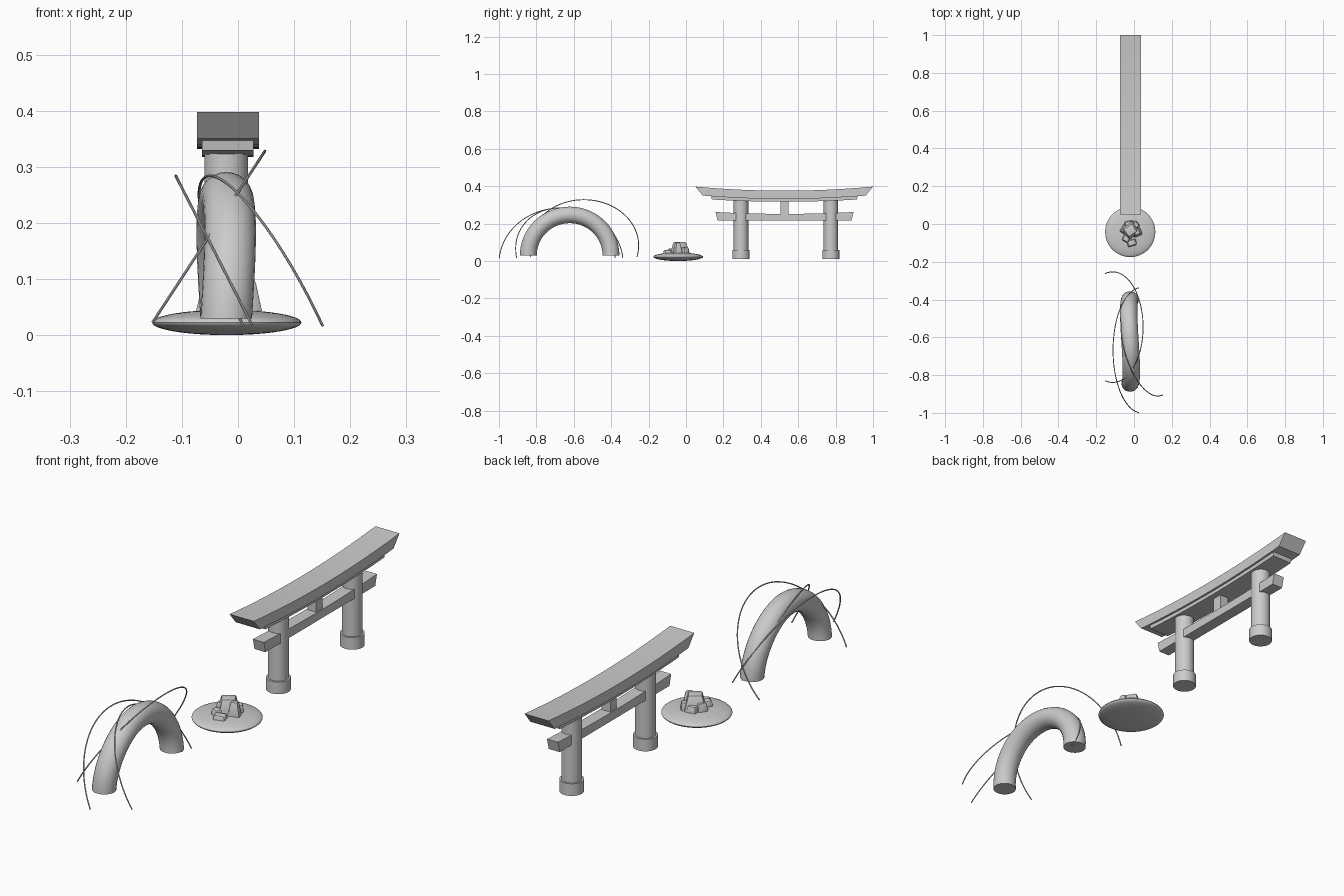
import bpy, bmesh, math, random
from mathutils import Vector, Matrix

if "Cube" in bpy.data.objects:
    bpy.data.objects.remove(bpy.data.objects["Cube"])

CX = -0.018  # shared centre line of the solid parts


def finish(bm, name, smooth=True):
    bmesh.ops.recalc_face_normals(bm, faces=bm.faces)
    me = bpy.data.meshes.new(name)
    bm.to_mesh(me)
    bm.free()
    ob = bpy.data.objects.new(name, me)
    bpy.context.collection.objects.link(ob)
    if smooth:
        bpy.ops.object.select_all(action='DESELECT')
        ob.select_set(True)
        bpy.context.view_layer.objects.active = ob
        bpy.ops.object.shade_smooth_by_angle(angle=math.radians(35))
    return ob


def loft(bm, rings):
    """Skin a list of equal-length closed rings and cap both ends."""
    loops = [[bm.verts.new(p) for p in ring] for ring in rings]
    n = len(loops[0])
    for a, b in zip(loops, loops[1:]):
        for i in range(n):
            j = (i + 1) % n
            bm.faces.new((a[i], a[j], b[j], b[i]))
    bm.faces.new(loops[0])
    bm.faces.new(loops[-1])


def cylinder(name, y, r, z0, z1, sides=32):
    bm = bmesh.new()
    loft(bm, [[(CX - 0.003 + r * math.cos(a), y + r * math.sin(a), z)
               for a in (2 * math.pi * i / sides for i in range(sides))]
              for z in (z0, z1)])
    return finish(bm, name)


def beam(name, hx, y_mid, half_top, half_bot, top, bottom, steps=16):
    """Beam along y; top and bottom are (middle z, end z), ends are slanted."""
    bm = bmesh.new()
    rings = []
    for i in range(steps + 1):
        s = -1 + 2 * i / steps
        zt = top[0] + (top[1] - top[0]) * s * s
        zb = bottom[0] + (bottom[1] - bottom[0]) * s * s
        yt, yb = y_mid + half_top * s, y_mid + half_bot * s
        rings.append([(CX - hx, yb, zb), (CX + hx, yb, zb),
                      (CX + hx, yt, zt), (CX - hx, yt, zt)])
    loft(bm, rings)
    return finish(bm, name)


# Gate: pillars with collars, tie beam, strut, double lintel
for side, y in (("near", 0.294), ("far", 0.775)):
    cylinder("pillar_" + side, y, 0.039, 0.012, 0.328)
    cylinder("pillar_collar_" + side, y, 0.0465, 0.01, 0.06)
beam("tie_beam", 0.025, 0.527, 0.369, 0.358, (0.252, 0.262), (0.217, 0.217))
beam("centre_strut", 0.02, 0.527, 0.021, 0.021, (0.325, 0.325), (0.245, 0.245), 1)
beam("lower_lintel", 0.046, 0.526, 0.392, 0.388, (0.336, 0.35), (0.317, 0.329))
beam("top_lintel", 0.055, 0.525, 0.475, 0.436, (0.376, 0.398), (0.332, 0.35))

# Half-ring arch with a slight sideways sway
bm = bmesh.new()
rings = []
for i in range(33):
    t = math.pi * i / 32
    sway = CX - 0.003 - 0.007 * math.sin(2 * t)
    ring = []
    for k in range(24):
        a = 2 * math.pi * k / 24
        r = 0.221 + 0.045 * math.cos(a)
        ring.append((sway + 0.046 * math.sin(a),
                     -0.622 + r * math.cos(t), 0.03 + 0.98 * r * math.sin(t)))
    rings.append(ring)
loft(bm, rings)
finish(bm, "arch")


# Thin circular wires looping round the arch
def wire(name, start, end, apex, radius=0.0025, steps=48):
    p0, p1, top = Vector(start), Vector(end), Vector(apex)
    mid = (p0 + p1) / 2
    half, h = (p1 - p0).length / 2, (top - mid).length
    R = (half * half + h * h) / (2 * h)
    u, v = (p1 - p0).normalized(), (top - mid).normalized()
    c, n = top - v * R, u.cross(v)
    t0 = math.asin((R - h) / R)
    rings = []
    for i in range(steps + 1):
        t = math.pi - t0 - (math.pi - 2 * t0) * i / steps
        d = u * math.cos(t) + v * math.sin(t)
        rings.append([c + d * (R + radius * math.cos(a)) + n * radius * math.sin(a)
                      for a in (2 * math.pi * k / 8 for k in range(8))])
    bm = bmesh.new()
    loft(bm, rings)
    return finish(bm, name, True)


wire("wire_high", (-0.152, -0.83, 0.023), (-0.152, -0.262, 0.023), (0.048, -0.546, 0.328))
wire("wire_long", (0.025, -0.998, 0.018), (0.025, -0.338, 0.018), (-0.111, -0.668, 0.284))
wire("wire_cross", (0.151, -0.905, 0.016), (0.01, -0.38, 0.016), (-0.05, -0.675, 0.284))

# Lens-shaped mound
bm = bmesh.new()
bmesh.ops.create_uvsphere(bm, u_segments=48, v_segments=24, radius=1)
bmesh.ops.transform(bm, verts=bm.verts,
                    matrix=Matrix.Translation((-0.02, -0.042, 0.0225)) @
                    Matrix.Diagonal((0.133, 0.133, 0.0225, 1)))
finish(bm, "mound")

# Rocks: tapered, slightly irregular bevelled blocks
random.seed(4)


def rock(name, x, y, z1, sx, sy, taper, turn):
    bm = bmesh.new()
    bmesh.ops.create_cube(bm, size=1)
    for v in bm.verts:
        k = taper if v.co.z > 0 else 1
        v.co.x *= sx * k * random.uniform(0.93, 1.07)
        v.co.y *= sy * k * random.uniform(0.93, 1.07)
        v.co.z = z1 * random.uniform(0.96, 1.0) if v.co.z > 0 else 0.03
    bmesh.ops.bevel(bm, geom=bm.edges[:], offset=0.006, segments=2,
                    profile=0.5, affect='EDGES')
    bmesh.ops.transform(bm, verts=bm.verts, matrix=Matrix.Translation((x, y, 0)) @
                        Matrix.Rotation(math.radians(turn), 4, 'Z'))
    return finish(bm, name)


for i, spec in enumerate((
        (-0.018, -0.035, 0.106, 0.085, 0.08, 0.62, 35),
        (0.016, -0.045, 0.1, 0.052, 0.045, 0.5, 20),
        (-0.048, -0.03, 0.078, 0.05, 0.045, 0.7, 60),
        (-0.012, -0.1, 0.06, 0.055, 0.038, 0.75, 15),
        (-0.04, -0.078, 0.068, 0.045, 0.04, 0.7, -25),
        (-0.03, 0.0, 0.07, 0.045, 0.035, 0.7, 10),
        (0.01, -0.005, 0.075, 0.035, 0.04, 0.7, 40))):
    rock("rock_%d" % (i + 1), *spec)
